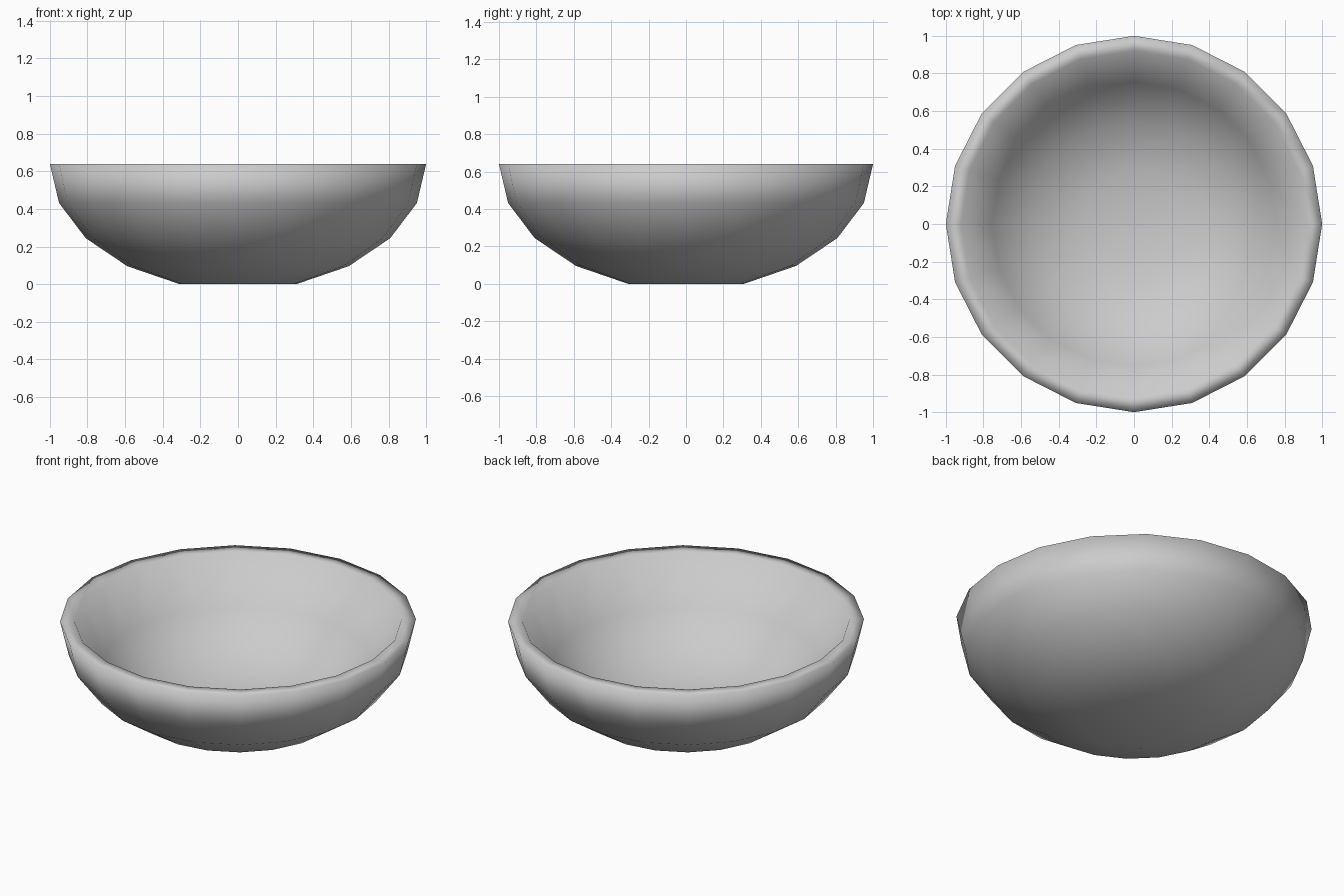
import bpy, bmesh, math

if "Cube" in bpy.data.objects:
    bpy.data.objects.remove(bpy.data.objects["Cube"])

SIDES = 20
RIM_Z = 0.64

# Outer wall: lower half of a flattened sphere with the pole cut off flat
step = math.pi / 10
k = RIM_Z / math.cos(step)
outer = [(math.sin(i * step), k * (math.cos(step) - math.cos(i * step)))
         for i in range(1, 6)]

# Flat rim, then the hollow going down to the inner floor
inner = [(0.92, RIM_Z), (0.755, 0.37), (0.55, 0.205), (0.29, 0.11)]


def lathe(name, profile):
    bm = bmesh.new()
    rings = []
    for r, z in profile:
        rings.append([bm.verts.new((r * math.cos(2 * math.pi * s / SIDES),
                                    r * math.sin(2 * math.pi * s / SIDES), z))
                      for s in range(SIDES)])
    for a, b in zip(rings, rings[1:]):
        for s in range(SIDES):
            t = (s + 1) % SIDES
            bm.faces.new((a[s], a[t], b[t], b[s]))
    # Base and inner floor
    bm.faces.new(rings[0][::-1])
    bm.faces.new(rings[-1])
    bmesh.ops.recalc_face_normals(bm, faces=bm.faces)
    for f in bm.faces:
        f.smooth = True
    mesh = bpy.data.meshes.new(name)
    bm.to_mesh(mesh)
    bm.free()
    obj = bpy.data.objects.new(name, mesh)
    bpy.context.collection.objects.link(obj)
    return obj


lathe("bowl", outer + inner)
